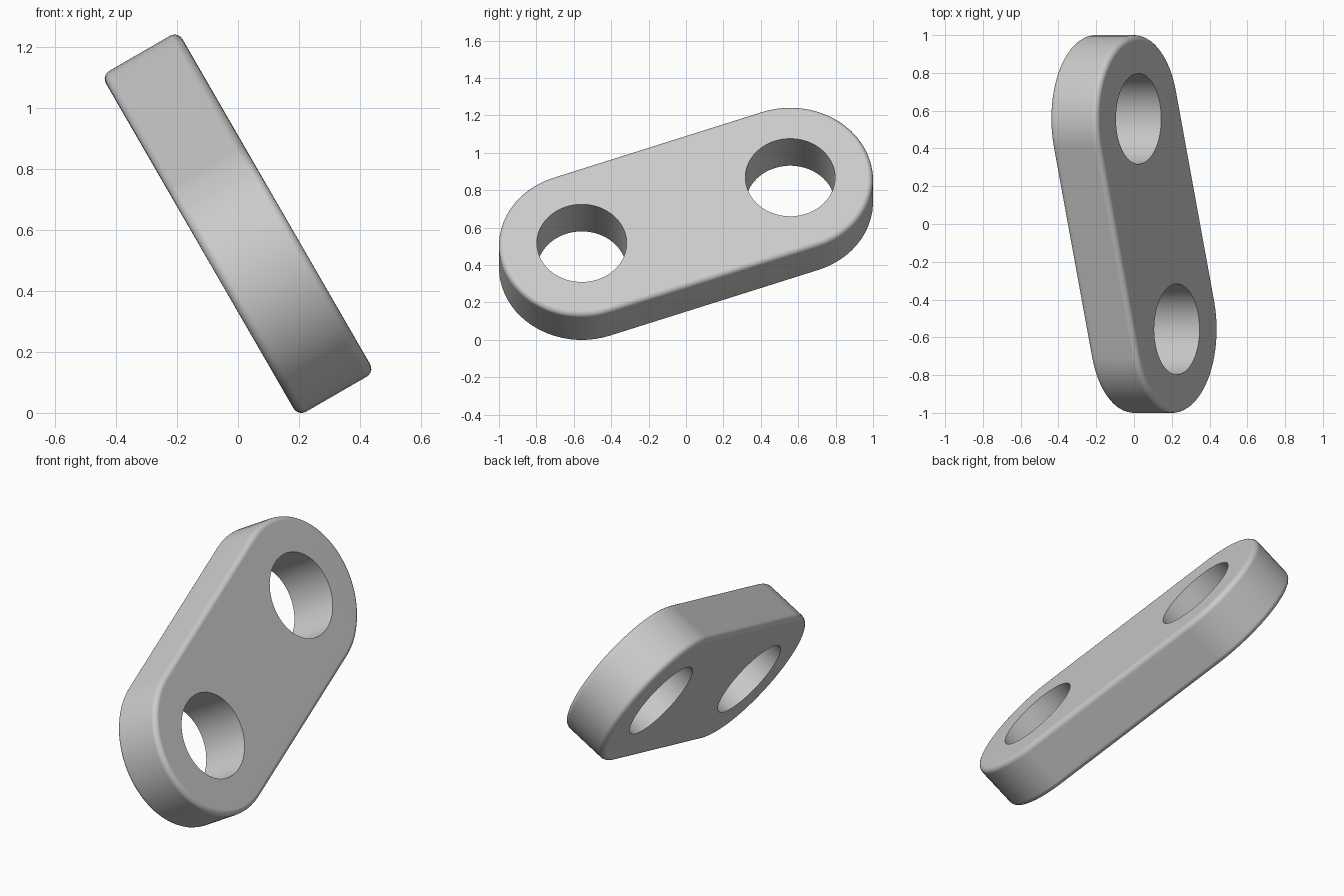
import bpy, bmesh, math
from mathutils import Matrix, Vector

cube = bpy.data.objects.get("Cube")
if cube:
    bpy.data.objects.remove(cube, do_unlink=True)

HALF_SPAN = 0.593     # link centre to hole centre
END_RADIUS = 0.443
HOLE_RADIUS = 0.24
THICKNESS = 0.29
EDGE_ROUND = 0.03
STEPS = 32            # segments in each rounded end

grey = bpy.data.materials.new("light_grey")
grey.use_nodes = True
colour = (0.6, 0.6, 0.6, 1)
grey.diffuse_color = colour
grey.node_tree.nodes["Principled BSDF"].inputs["Base Color"].default_value = colour


def make_object(name, bm):
    mesh = bpy.data.meshes.new(name)
    bm.to_mesh(mesh)
    bm.free()
    mesh.materials.append(grey)
    obj = bpy.data.objects.new(name, mesh)
    bpy.context.collection.objects.link(obj)
    return obj


# Link plate: rounded-end outline, extruded, with rounded outer rims
bm = bmesh.new()
outline = []
for side in (1, -1):
    for i in range(STEPS + 1):
        a = -math.pi / 2 + math.pi * i / STEPS
        outline.append(bm.verts.new((side * (HALF_SPAN + END_RADIUS * math.cos(a)),
                                     side * END_RADIUS * math.sin(a), -THICKNESS / 2)))
base = bm.faces.new(outline)
top = bmesh.ops.extrude_face_region(bm, geom=[base])["geom"]
bmesh.ops.translate(bm, verts=[v for v in top if isinstance(v, bmesh.types.BMVert)],
                    vec=(0, 0, THICKNESS))
bmesh.ops.recalc_face_normals(bm, faces=bm.faces)
rims = [e for e in bm.edges if abs(e.verts[0].co.z - e.verts[1].co.z) < 1e-5]
bmesh.ops.bevel(bm, geom=rims, offset=EDGE_ROUND, segments=5, profile=0.5, affect='EDGES')
link = make_object("link_plate", bm)

# Two through holes
cutters = []
for side, name in ((1, "back_hole_cutter"), (-1, "front_hole_cutter")):
    bm = bmesh.new()
    bmesh.ops.create_cone(bm, cap_ends=True, segments=64, radius1=HOLE_RADIUS,
                          radius2=HOLE_RADIUS, depth=1,
                          matrix=Matrix.Translation((side * HALF_SPAN, 0, 0)))
    cutter = make_object(name, bm)
    cutter.hide_render = True
    cut = link.modifiers.new(name, 'BOOLEAN')
    cut.operation = 'DIFFERENCE'
    cut.solver = 'EXACT'
    cut.object = cutter
    cutters.append(cutter)

bpy.ops.object.select_all(action='DESELECT')
link.select_set(True)
bpy.context.view_layer.objects.active = link
for cutter in cutters:
    bpy.ops.object.modifier_apply(modifier=cutter.name)
for cutter in cutters:
    bpy.data.objects.remove(cutter, do_unlink=True)

# Smooth curved walls, crisp hole edges, flat broad faces
bpy.ops.object.shade_smooth_by_angle(angle=math.radians(35))
weighted = link.modifiers.new("flat_face_shading", 'WEIGHTED_NORMAL')
weighted.keep_sharp = True

# Lean the plate and turn its long axis within its own plane
normal = Vector((math.cos(math.radians(30)), 0, math.sin(math.radians(30))))
along = Vector((0, 1, 0))
up = normal.cross(along)
lean = Matrix((along, up, normal)).transposed().to_4x4()
turn = Matrix.Rotation(math.radians(20), 4, 'Z')
link.data.transform(lean @ turn)

# Rest it on the ground
low = min(v.co.z for v in link.data.vertices)
link.data.transform(Matrix.Translation((0, 0, -low)))
link.data.update()
